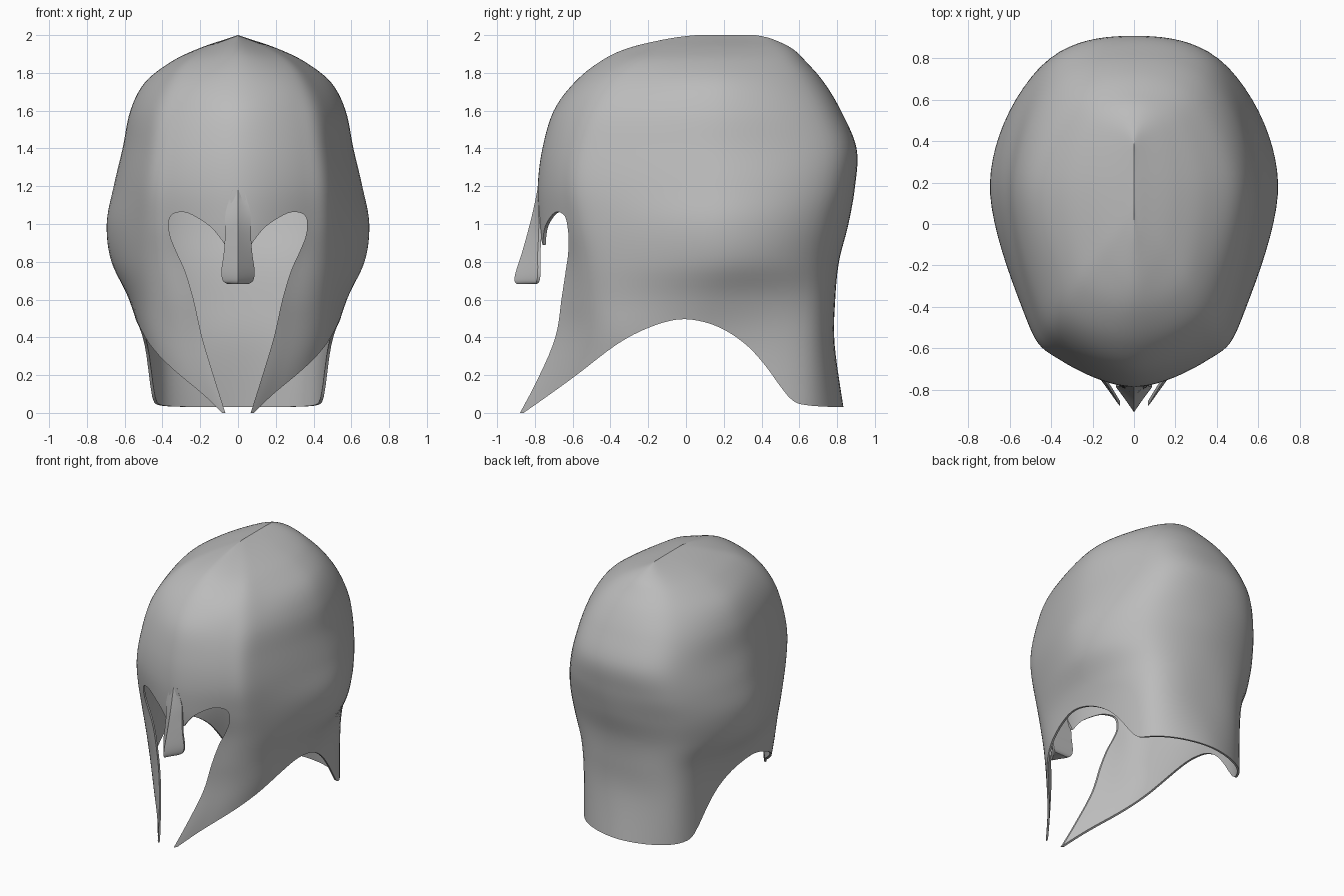
import bpy, bmesh, math

if "Cube" in bpy.data.objects:
    bpy.data.objects.remove(bpy.data.objects["Cube"])

metal = bpy.data.materials.new("grey metal")
metal.diffuse_color = (0.5, 0.5, 0.5, 1)
metal.use_nodes = True
metal.node_tree.nodes["Principled BSDF"].inputs["Base Color"].default_value = metal.diffuse_color


def spline(pts, steps, closed=False):
    """Smooth curve through points of any dimension."""
    n, out = len(pts), []
    get = (lambda i: pts[i % n]) if closed else (lambda i: pts[max(0, min(n - 1, i))])
    for i in range(n if closed else n - 1):
        p0, p1, p2, p3 = (get(i + k) for k in (-1, 0, 1, 2))
        for s in range(steps):
            t = s / steps
            out.append([0.5 * (2 * b + (c - a) * t + (2 * a - 5 * b + 4 * c - d) * t * t
                               + (3 * b - a - 3 * c + d) * t ** 3)
                        for a, b, c, d in zip(p0, p1, p2, p3)])
    if not closed:
        out.append(list(pts[-1]))
    return out


def loft(name, rings, caps=False):
    """Skin a stack of equal closed rings."""
    bm = bmesh.new()
    vs = [[bm.verts.new(p) for p in r] for r in rings]
    n = len(rings[0])
    for a, b in zip(vs, vs[1:]):
        for j in range(n):
            k = (j + 1) % n
            bm.faces.new((a[j], a[k], b[k], b[j]))
    if caps:
        bm.faces.new(vs[0][::-1])
        bm.faces.new(vs[-1])
    bmesh.ops.remove_doubles(bm, verts=bm.verts, dist=0.0002)
    if caps:
        bmesh.ops.recalc_face_normals(bm, faces=bm.faces)
    me = bpy.data.meshes.new(name)
    bm.to_mesh(me)
    bm.free()
    ob = bpy.data.objects.new(name, me)
    bpy.context.collection.objects.link(ob)
    me.materials.append(metal)
    return ob


def activate(ob):
    bpy.ops.object.select_all(action='DESELECT')
    bpy.context.view_layer.objects.active = ob
    ob.select_set(True)


# Shell sections: z, front y, front corner, side front, widest side, back corner, back y
rows = [
    (0.00, -.92, .15, -.765, .35, -.42, .465, .20, .40, .67, .838),
    (0.36, -.80, .25, -.64, .465, -.37, .505, .12, .41, .66, .787),
    (0.60, -.78, .26, -.64, .49, -.40, .575, .15, .42, .67, .79),
    (0.80, -.76, .30, -.63, .515, -.42, .67, .20, .46, .68, .81),
    (1.00, -.78, .35, -.64, .525, -.44, .695, .20, .48, .71, .86),
    (1.20, -.785, .35, -.66, .515, -.46, .658, .22, .45, .76, .895),
    (1.40, -.76, .335, -.64, .49, -.44, .61, .20, .41, .77, .903),
    (1.60, -.70, .31, -.58, .46, -.38, .568, .20, .37, .70, .82),
    (1.75, -.59, .28, -.48, .40, -.28, .49, .20, .31, .62, .73),
    (1.86, -.455, .22, -.34, .30, -.18, .35, .21, .23, .54, .635),
    (1.93, -.31, .13, -.19, .18, -.06, .205, .22, .14, .48, .56),
    (1.98, -.10, .04, -.03, .055, .06, .06, .24, .04, .41, .455),
    (2.00, .05, 0, .10, 0, .15, 0, .24, 0, .33, .37),
]
rings = []
for z, yf, ax, ay, bx, by, w, yw, cx, cy, yb in spline(rows, 6):
    half = [(ax, ay), (bx, by), (w, yw), (cx, cy)]
    loop = [(0, yf)] + half + [(0, yb)] + [(-x, y) for x, y in reversed(half)]
    rings.append([(x, y, z) for x, y in spline(loop, 10, True)])
shell = loft("helmet_shell", rings)
sol = shell.modifiers.new("thickness", 'SOLIDIFY')
sol.thickness, sol.offset = 0.015, -1

# Face opening cutter: eye holes and gap between the cheek guards
cheek = [(.03, -.11), (.067, 0), (.13, .2), (.19, .4), (.235, .6), (.28, .75), (.325, .85),
         (.36, .94), (.365, 1.02), (.34, 1.055), (.28, 1.062), (.21, 1.03), (.14, .98),
         (.09, .92), (.065, .89), (.045, .93), (.03, .97)]
face = spline(cheek, 4)
face = face + [(-x, z) for x, z in reversed(face)]
face_cut = loft("face_cutter", [[(x, y, z) for x, z in face] for y in (-1.5, -.2)], True)

# Lower edge cutter: cheek slant, side arch and neck guard hem
hem = spline([(-1.1, -.16), (-.86, 0), (-.6, .185), (-.37, .36), (-.2, .45), (-.04, .495),
              (.1, .48), (.22, .43), (.33, .35), (.42, .25), (.5, .14), (.56, .07), (.63, .042),
              (.83, .03), (1.2, .03)], 4) + [[1.2, -.5], [-1.1, -.5]]
hem_cut = loft("hem_cutter", [[(x, y, z) for y, z in hem] for x in (-1.2, 1.2)], True)

activate(shell)
bpy.ops.object.modifier_apply(modifier=sol.name)
for cutter in (face_cut, hem_cut):
    m = shell.modifiers.new("cut", 'BOOLEAN')
    m.operation, m.solver, m.object = 'DIFFERENCE', 'EXACT', cutter
    bpy.ops.object.modifier_apply(modifier=m.name)
    bpy.data.objects.remove(cutter)

# Nose guard: z, half width, ridge y, back y
nose_rows = [(.682, .055, -.895, -.79), (.70, .08, -.908, -.775), (.75, .088, -.90, -.77),
             (.85, .075, -.868, -.77), (.95, .068, -.84, -.765), (1.06, .066, -.812, -.765),
             (1.18, .03, -.787, -.77)]
nose_rings = []
for z, w, yr, yb in spline(nose_rows, 4):
    side = [(.5 * w, yr + .45 * (yb - yr)), (w, yb - .015), (w, yb)]
    loop = [(0, yr)] + side + [(-x, y) for x, y in reversed(side)]
    nose_rings.append([(x, y, z) for x, y in loop])
nose = loft("nose_guard", nose_rings, True)

for ob in (shell, nose):
    activate(ob)
    bpy.ops.object.shade_smooth_by_angle(angle=math.radians(30))
